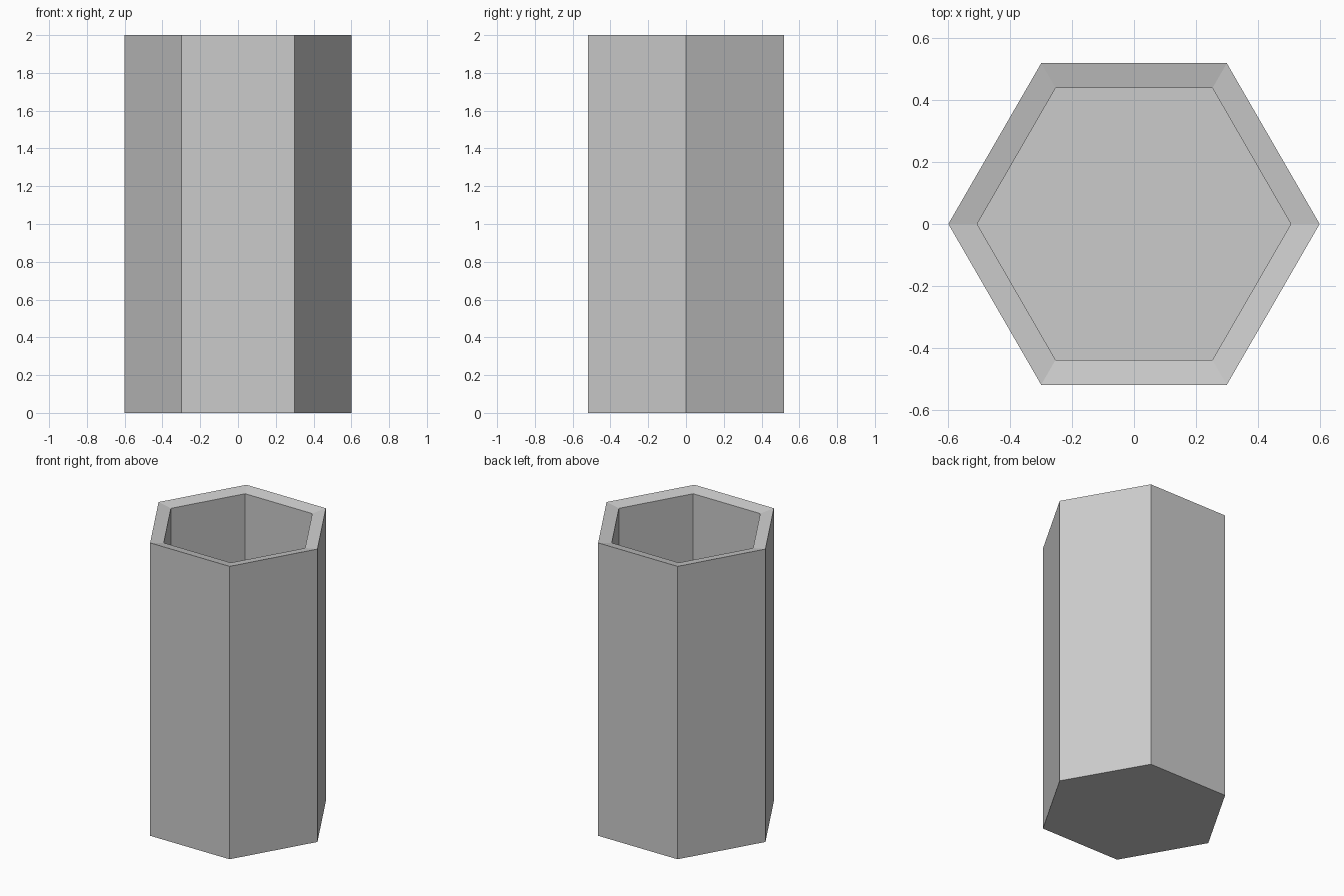
import bpy, bmesh
from math import cos, sin, pi

if "Cube" in bpy.data.objects:
    bpy.data.objects.remove(bpy.data.objects["Cube"])

SIDES = 6

bm = bmesh.new()


def ring(radius, z):
    return [bm.verts.new((radius * cos(2 * pi * i / SIDES),
                          radius * sin(2 * pi * i / SIDES), z))
            for i in range(SIDES)]


# Outer wall, inward-sloping rim, inner wall and floor
rings = [ring(0.60, 0.0), ring(0.60, 2.0), ring(0.507, 1.982), ring(0.507, 0.09)]
for a, b in zip(rings, rings[1:]):
    for i in range(SIDES):
        j = (i + 1) % SIDES
        bm.faces.new((a[i], a[j], b[j], b[i]))
bm.faces.new(rings[0][::-1])
bm.faces.new(rings[-1])
bmesh.ops.recalc_face_normals(bm, faces=bm.faces)

mesh = bpy.data.meshes.new("hexagonal_cup")
bm.to_mesh(mesh)
bm.free()
bpy.context.collection.objects.link(bpy.data.objects.new("hexagonal_cup", mesh))
